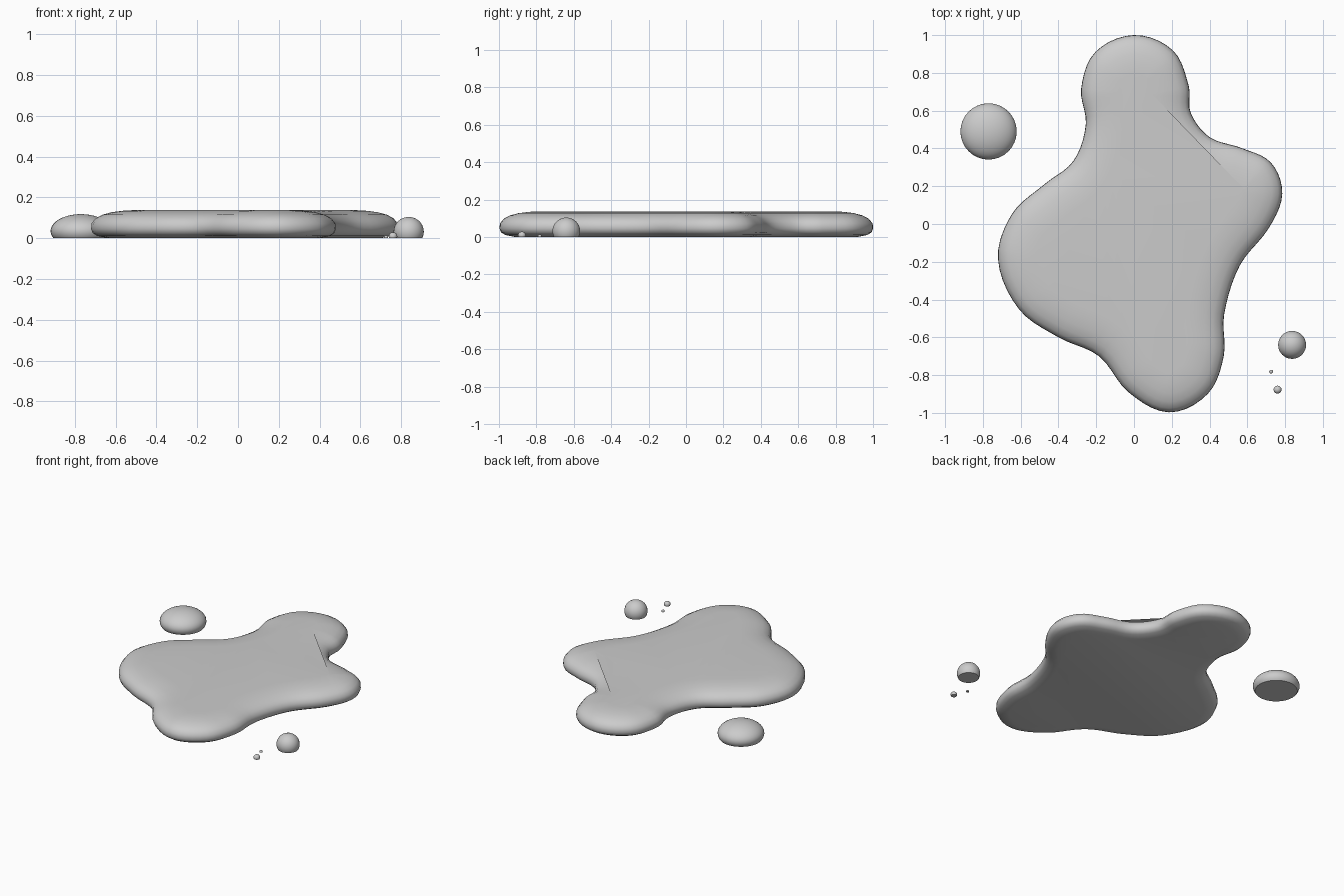
import bpy, bmesh
from mathutils import Vector
from mathutils.geometry import interpolate_bezier

if "Cube" in bpy.data.objects:
    bpy.data.objects.remove(bpy.data.objects["Cube"])


def finish(bm, name):
    bmesh.ops.recalc_face_normals(bm, faces=bm.faces)
    mesh = bpy.data.meshes.new(name)
    bm.to_mesh(mesh)
    bm.free()
    obj = bpy.data.objects.new(name, mesh)
    bpy.context.collection.objects.link(obj)
    bpy.ops.object.select_all(action='DESELECT')
    obj.select_set(True)
    bpy.context.view_layer.objects.active = obj
    bpy.ops.object.shade_smooth_by_angle(angle=0.7)
    return obj


def smooth_loop(points, steps):
    # Closed smooth curve through the control points
    pts = [Vector((x, y, 0)) for x, y in points]
    n, out = len(pts), []
    for i in range(n):
        p0, p1, p2, p3 = (pts[(i + k) % n] for k in (-1, 0, 1, 2))
        d = (p2 - p1).length / 3
        h1 = p1 + (p2 - p0).normalized() * d
        h2 = p2 - (p3 - p1).normalized() * d
        out += interpolate_bezier(p1, h1, h2, p2, steps + 1)[:-1]
    return out


# Main puddle: clockwise outline with a rounded rim profile (inset, height)
outline = [(0, 1), (0.205, 0.92), (0.29, 0.73), (0.30, 0.59), (0.40, 0.46),
           (0.57, 0.402), (0.725, 0.325), (0.785, 0.16), (0.715, -0.02),
           (0.56, -0.22), (0.477, -0.48), (0.475, -0.70), (0.39, -0.90),
           (0.185, -0.997), (-0.03, -0.89), (-0.185, -0.70), (-0.40, -0.6),
           (-0.61, -0.45), (-0.72, -0.185), (-0.645, 0.055),
           (-0.475, 0.21), (-0.32, 0.335), (-0.255, 0.53),
           (-0.28, 0.715), (-0.205, 0.91)]
rim = [(0.085, 0), (0.03, 0.011), (0.008, 0.025), (0, 0.045), (0.002, 0.072),
       (0.022, 0.097), (0.055, 0.115), (0.10, 0.127), (0.15, 0.134), (0.2, 0.137)]
loop = smooth_loop(outline, 5)
n = len(loop)
bm = bmesh.new()
rings = []
for inset, z in rim:
    ring = []
    for i, p in enumerate(loop):
        t = (loop[(i + 1) % n] - loop[i - 1]).normalized()
        inward = Vector((t.y, -t.x, 0))
        ring.append(bm.verts.new(p + inward * inset + Vector((0, 0, z))))
    rings.append(ring)
for a, b in zip(rings, rings[1:]):
    for i in range(n):
        j = (i + 1) % n
        bm.faces.new((a[i], a[j], b[j], b[i]))
bm.faces.new(rings[0])
bm.faces.new(rings[-1])
finish(bm, "puddle")


# Droplets: squashed spheres cut flat on the ground
def droplet(name, x, y, radius, height, centre):
    bm = bmesh.new()
    bmesh.ops.create_uvsphere(bm, u_segments=32, v_segments=20, radius=1)
    bmesh.ops.scale(bm, vec=(radius, radius, height - centre), verts=bm.verts)
    bmesh.ops.translate(bm, vec=(x, y, centre), verts=bm.verts)
    geom = bm.verts[:] + bm.edges[:] + bm.faces[:]
    cut = bmesh.ops.bisect_plane(bm, geom=geom, plane_co=(0, 0, 0),
                                 plane_no=(0, 0, -1), clear_outer=True)
    edges = [e for e in cut['geom_cut'] if isinstance(e, bmesh.types.BMEdge)]
    bmesh.ops.contextual_create(bm, geom=edges)
    finish(bm, name)


droplet("large_droplet", -0.77, 0.49, 0.149, 0.118, 0.035)
droplet("medium_droplet", 0.837, -0.64, 0.074, 0.104, 0.032)
droplet("small_droplet", 0.76, -0.877, 0.021, 0.029, 0.009)
droplet("tiny_droplet", 0.726, -0.782, 0.010, 0.014, 0.004)
